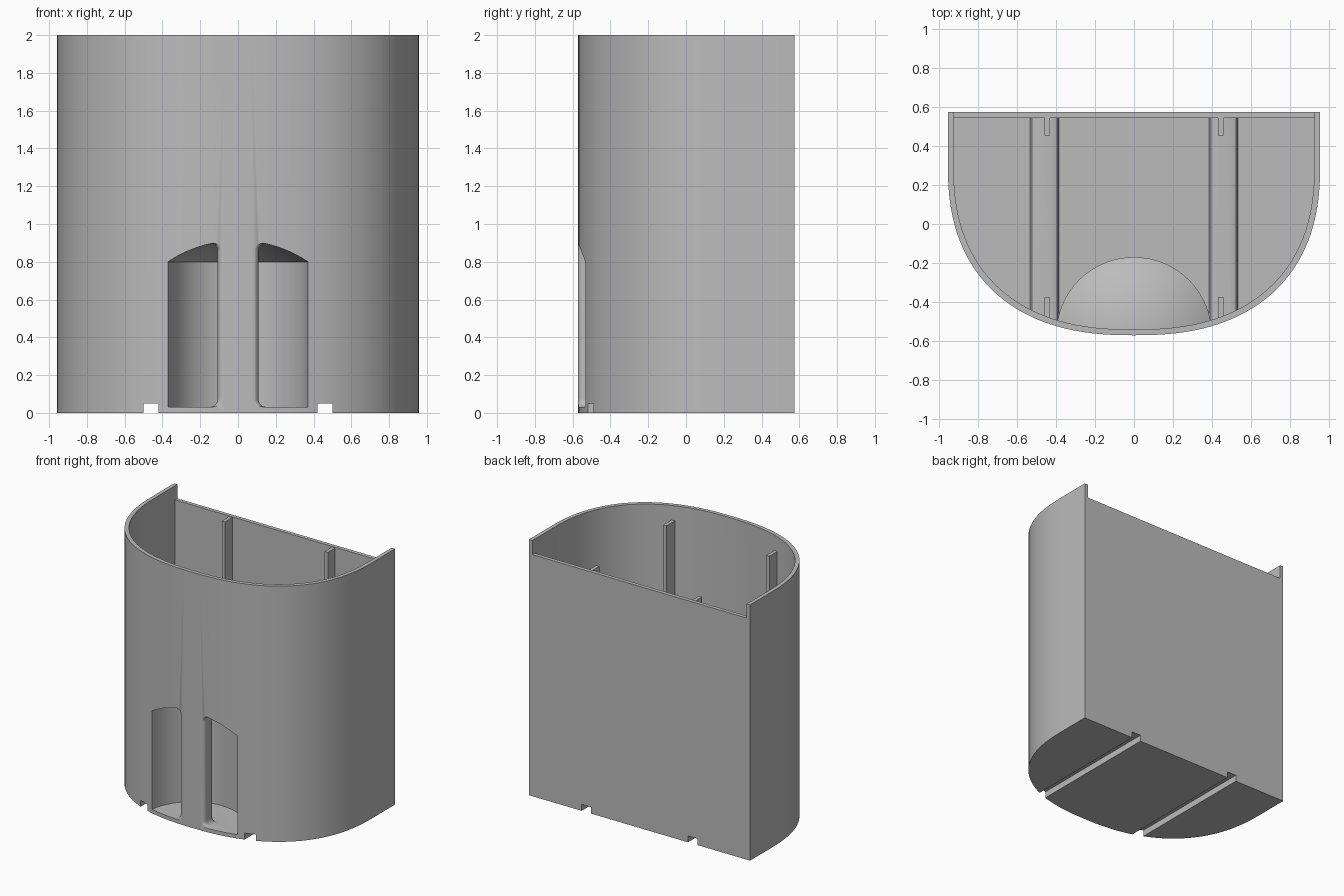
import bpy, bmesh, math

cube = bpy.data.objects.get("Cube")
if cube:
    bpy.data.objects.remove(cube, do_unlink=True)

BACK, FRONT, HALF = 0.575, -0.572, 0.957
WALL, FLOOR, BACK_TOP = 0.03, 0.03, 1.89
NICHE_Y = -0.57


def add_object(name, bm):
    bmesh.ops.recalc_face_normals(bm, faces=bm.faces)
    mesh = bpy.data.meshes.new(name)
    bm.to_mesh(mesh)
    bm.free()
    obj = bpy.data.objects.new(name, mesh)
    bpy.context.collection.objects.link(obj)
    return obj


def loft(name, rings):
    """Closed solid through rings of equal point count."""
    bm = bmesh.new()
    loops = [[bm.verts.new(p) for p in ring] for ring in rings]
    n = len(loops[0])
    for a, b in zip(loops, loops[1:]):
        for i in range(n):
            j = (i + 1) % n
            bm.faces.new((a[i], a[j], b[j], b[i]))
    bm.faces.new(loops[0])
    bm.faces.new(loops[-1])
    return add_object(name, bm)


def box(name, x0, x1, y0, y1, z0, z1):
    base = [(x0, y0), (x1, y0), (x1, y1), (x0, y1)]
    return loft(name, [[(x, y, z) for x, y in base] for z in (z0, z1)])


def outline(inset):
    """D-shaped plan: straight back, rounded front."""
    a, cy, power = HALF - inset, 0.31, 2 / 2.4
    b = cy - FRONT - inset
    pts = [(a, BACK - inset)]
    steps = 72
    for i in range(steps + 1):
        t = math.pi * i / steps
        c, s = math.cos(t), math.sin(t)
        pts.append((math.copysign(a * abs(c) ** power, c), cy - b * max(s, 0) ** power))
    pts.append((-a, BACK - inset))
    return pts


def prism(name, inset, z0, z1):
    return loft(name, [[(x, y, z) for x, y in outline(inset)] for z in (z0, z1)])


def domed_column(name, radius, z0, shoulder, peak):
    """Cylinder with a shallow spherical cap."""
    rise = peak - shoulder
    sphere = (radius ** 2 + rise ** 2) / (2 * rise)
    profile = [(radius, z0)]
    for i in range(12):
        r = radius * (1 - i / 11.5)
        profile.append((r, peak - sphere + math.sqrt(sphere ** 2 - r ** 2)))
    angles = [math.tau * i / 64 for i in range(64)]
    return loft(name, [[(r * math.cos(t), NICHE_Y + r * math.sin(t), z) for t in angles]
                       for r, z in profile])


def cut(target, cutter):
    mod = target.modifiers.new("cut", 'BOOLEAN')
    mod.operation = 'DIFFERENCE'
    mod.solver = 'EXACT'
    mod.object = cutter
    bpy.context.view_layer.update()
    graph = bpy.context.evaluated_depsgraph_get()
    mesh = bpy.data.meshes.new_from_object(target.evaluated_get(graph))
    target.modifiers.clear()
    target.data = mesh
    bpy.data.objects.remove(cutter, do_unlink=True)


def niche_post():
    """Rounded post, flared where it meets niche floor and ceiling."""
    flare, corner, depth_back, depth_front = 0.045, 0.035, -0.45, -0.574
    low, high = FLOOR, 0.9
    rings = []
    levels = [low + flare * i / 8 for i in range(9)]
    levels = [-0.05] + levels + [high - z + low for z in reversed(levels)] + [1.05]
    for z in levels:
        t = max(0.0, min(1.0, 1 - min(z - low, high - z) / flare))
        w = 0.108 + flare * (1 - math.sqrt(1 - t * t))
        ring = []
        for quarter, (sx, y) in enumerate([(1, depth_back - corner), (-1, depth_back - corner),
                                           (-1, depth_front + corner), (1, depth_front + corner)]):
            for k in range(7):
                a = math.pi / 2 * (quarter + k / 6)
                ring.append((sx * (w - corner) + corner * math.cos(a), y + corner * math.sin(a), z))
        rings.append(ring)
    return loft("niche_post", rings)


# Interior space, with the niche housing, floor ridges and wall ribs left standing
cavity = prism("cavity", WALL, FLOOR, 2.2)
cut(cavity, domed_column("niche_housing", 0.4, -0.1, 0.82, 0.945))
for side in (-1, 1):
    ridge = [(-0.075, -0.1), (-0.075, 0.055), (-0.065, 0.072), (-0.045, 0.08),
             (0.045, 0.08), (0.065, 0.072), (0.075, 0.055), (0.075, -0.1)]
    cut(cavity, loft("floor_ridge", [[(side * 0.46 + x, y, z) for x, z in ridge]
                                     for y in (-0.7, 0.7)]))
    for y0, y1 in ((0.455, 0.7), (-0.7, -0.375)):
        cut(cavity, box("wall_rib", side * 0.445 - 0.014, side * 0.445 + 0.014,
                        y0, y1, -0.1, BACK_TOP - 0.005))

# Front niche, divided by the post
niche = domed_column("niche_space", 0.372, FLOOR, 0.8, 0.912)
cut(niche, niche_post())

# Main shell
body = prism("container_body", 0, 0, 2)
cut(body, cavity)
cut(body, niche)
cut(body, box("back_notch", WALL - HALF, HALF - WALL, 0.5, 0.7, BACK_TOP, 2.2))
for side in (-1, 1):
    cut(body, box("base_slot", side * 0.46 - 0.04, side * 0.46 + 0.04, -0.8, 0.8, -0.1, 0.05))

# Single grey finish
grey = bpy.data.materials.new("plain_grey")
grey.use_nodes = True
colour = (0.5, 0.5, 0.5, 1)
grey.diffuse_color = colour
grey.node_tree.nodes["Principled BSDF"].inputs["Base Color"].default_value = colour
body.data.materials.clear()
body.data.materials.append(grey)
for face in body.data.polygons:
    face.material_index = 0

bpy.ops.object.select_all(action='DESELECT')
body.select_set(True)
bpy.context.view_layer.objects.active = body
bpy.ops.object.shade_smooth_by_angle(angle=math.radians(30))
